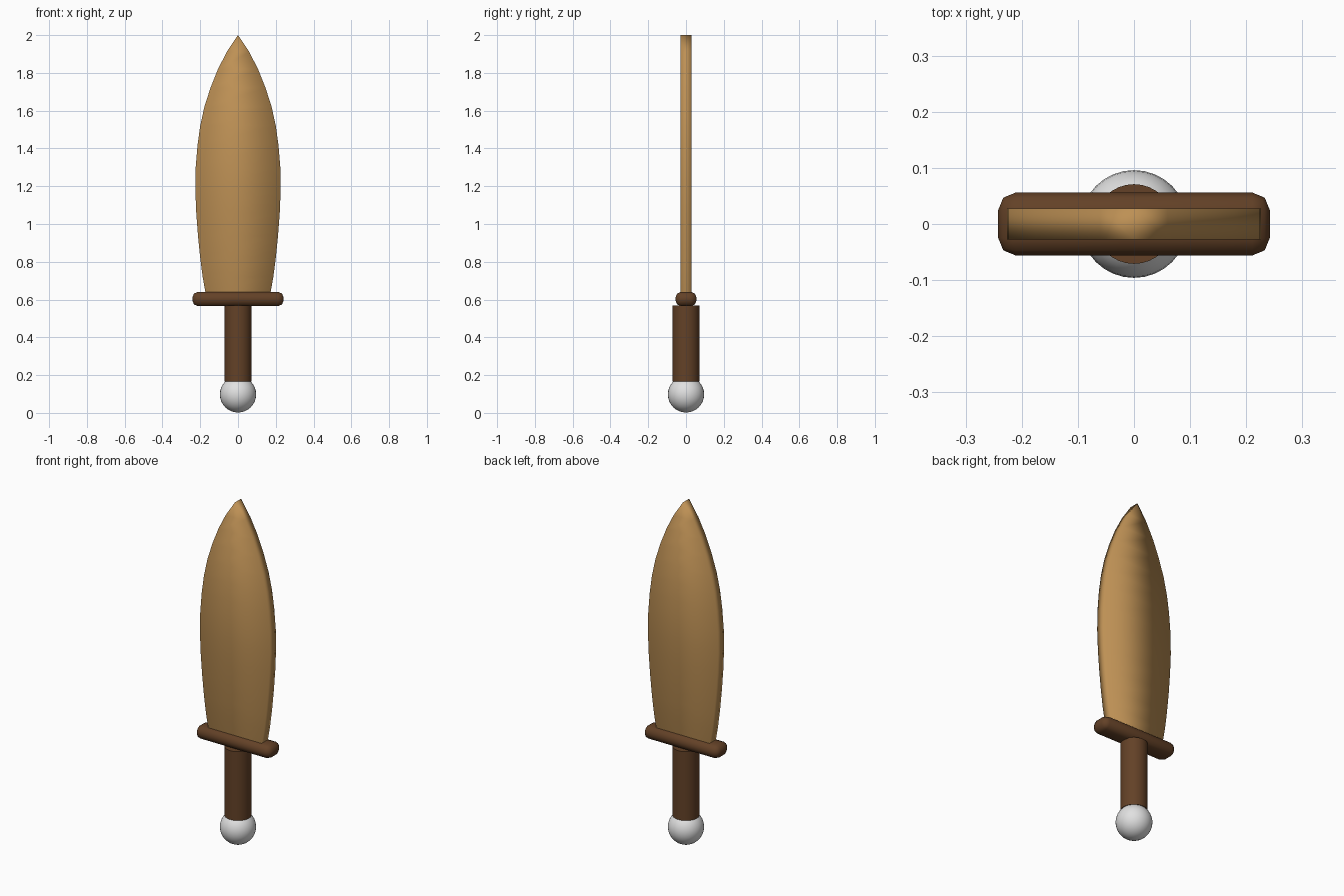
import bpy, bmesh, math

if "Cube" in bpy.data.objects:
    bpy.data.objects.remove(bpy.data.objects["Cube"])

def material(name, rgb):
    m = bpy.data.materials.new(name)
    m.diffuse_color = (*rgb, 1)
    m.use_nodes = True
    m.node_tree.nodes["Principled BSDF"].inputs["Base Color"].default_value = m.diffuse_color
    return m

TAN = material("tan wood", (0.51, 0.28, 0.09))
BROWN = material("dark brown wood", (0.125, 0.053, 0.02))
WHITE = material("pale grey", (0.75, 0.75, 0.75))

def finish(name, mat, angle=None):
    ob = bpy.context.object
    ob.name = name
    ob.data.materials.append(mat)
    if angle is None:
        bpy.ops.object.shade_smooth()
    else:
        bpy.ops.object.shade_smooth_by_angle(angle=math.radians(angle))
    return ob

# Pommel: ball standing on the ground
bpy.ops.mesh.primitive_uv_sphere_add(segments=32, ring_count=16, radius=0.096, location=(0, 0, 0.098))
finish("pommel", WHITE)

# Grip: round bar from the ball to the guard
bpy.ops.mesh.primitive_cylinder_add(vertices=32, radius=0.071, depth=0.402, location=(0, 0, 0.367))
finish("grip", BROWN, 40)

# Guard: rounded crossbar
bpy.ops.mesh.primitive_cube_add(size=1, location=(0, 0, 0.603))
guard = bpy.context.object
guard.scale = (0.484, 0.112, 0.076)
bpy.ops.object.transform_apply(location=False, rotation=False, scale=True)
bevel = guard.modifiers.new("rounding", 'BEVEL')
bevel.width, bevel.segments = 0.031, 2
bpy.ops.object.modifier_apply(modifier=bevel.name)
finish("guard", BROWN)

# Blade: leaf-shaped slab, given as (height, half width) and ending in a point
PROFILE = [(0.61, 0.168), (0.64, 0.173), (0.72, 0.187), (0.82, 0.200), (0.94, 0.212),
           (1.06, 0.221), (1.18, 0.226), (1.30, 0.224), (1.42, 0.214), (1.52, 0.200),
           (1.62, 0.178), (1.72, 0.146), (1.82, 0.106), (1.91, 0.060)]
TIP, HALF = 2.0, 0.028
bm = bmesh.new()
rows = [[bm.verts.new((x, y, z)) for x, y in ((-w, -HALF), (w, -HALF), (w, HALF), (-w, HALF))]
        for z, w in PROFILE]
front, back = (bm.verts.new((0, y, TIP)) for y in (-HALF, HALF))
rows.append([front, front, back, back])
for a, b in zip(rows, rows[1:]):
    for i in range(4):
        j = (i + 1) % 4
        bm.faces.new(dict.fromkeys((a[i], a[j], b[j], b[i])))
bm.faces.new(rows[0])
bmesh.ops.recalc_face_normals(bm, faces=bm.faces)
mesh = bpy.data.meshes.new("blade")
bm.to_mesh(mesh)
bm.free()
blade = bpy.data.objects.new("blade", mesh)
bpy.context.collection.objects.link(blade)
bpy.ops.object.select_all(action='DESELECT')
bpy.context.view_layer.objects.active = blade
blade.select_set(True)
finish("blade", TAN)
